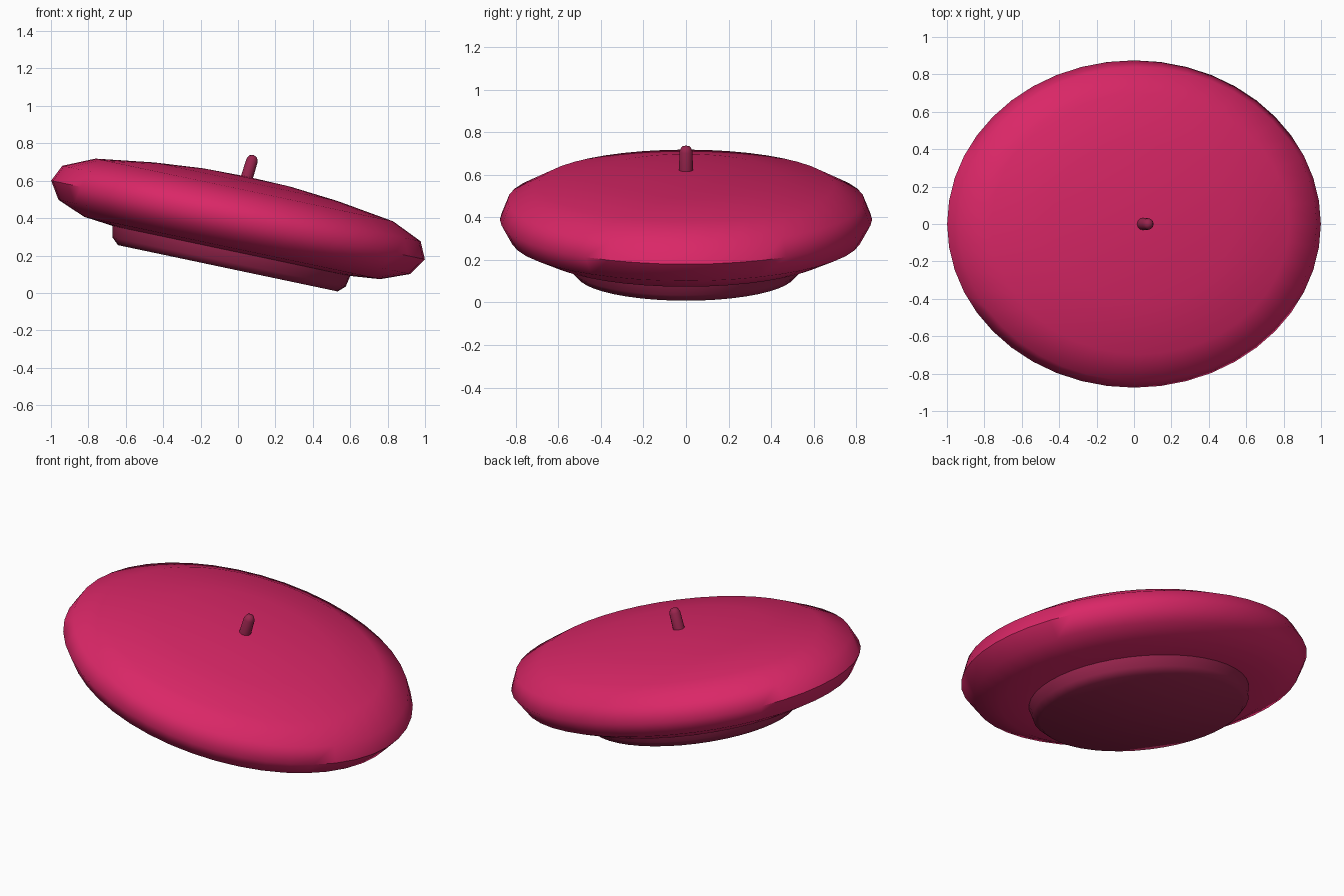
import bpy, math
from mathutils import Matrix, Vector

if "Cube" in bpy.data.objects:
    bpy.data.objects.remove(bpy.data.objects["Cube"])

TILT = math.radians(11.9)
SQUASH = 0.857          # depth of the hat relative to its width


def material(name, rgb):
    m = bpy.data.materials.new(name)
    m.diffuse_color = (*rgb, 1)
    m.use_nodes = True
    m.node_tree.nodes["Principled BSDF"].inputs["Base Color"].default_value = m.diffuse_color
    return m


def lathe(name, profile, sides, mat, matrix, angle):
    """Spin (radius, height) points about z; zero radius makes a pole."""
    verts, rings, faces = [], [], []
    for r, z in profile:
        n = 1 if r == 0 else sides
        rings.append(list(range(len(verts), len(verts) + n)))
        for i in range(n):
            a = 2 * math.pi * i / sides
            verts.append(matrix @ Vector((r * math.cos(a), r * math.sin(a), z)))
    for lo, hi in zip(rings, rings[1:]):
        for i in range(sides):
            j = (i + 1) % sides
            quad = [lo[i % len(lo)], lo[j % len(lo)], hi[j % len(hi)], hi[i % len(hi)]]
            faces.append(list(dict.fromkeys(quad)))
    me = bpy.data.meshes.new(name)
    me.from_pydata(verts, [], faces)
    me.materials.append(mat)
    ob = bpy.data.objects.new(name, me)
    bpy.context.collection.objects.link(ob)
    bpy.ops.object.select_all(action='DESELECT')
    ob.select_set(True)
    bpy.context.view_layer.objects.active = ob
    bpy.ops.object.shade_smooth_by_angle(angle=math.radians(angle))
    return ob


felt = material("raspberry felt", (0.70, 0.02, 0.135))
trim = material("dark raspberry trim", (0.32, 0.018, 0.075))

hat = (Matrix.Translation((0, 0, 0.39)) @ Matrix.Rotation(TILT, 4, 'Y')
       @ Matrix.Diagonal((1, SQUASH, 1, 1)))

# Floppy crown
lathe("crown", [(0, -0.172), (0.65, -0.169), (0.808, -0.153), (0.961, -0.093),
                (1.021, 0), (0.979, 0.09), (0.813, 0.164), (0.5, 0.209),
                (0.237, 0.232), (0, 0.237)], 44, felt, hat, 55)

# Head band underneath
lathe("head_band", [(0, -0.264), (0.6, -0.264), (0.637, -0.23), (0.65, -0.165)],
      44, trim, hat, 55)

# Little stem on top
stem = Matrix.Translation((0.042, 0, 0.60)) @ Matrix.Rotation(math.radians(17), 4, 'Y')
lathe("stem", [(0, -0.01), (0.033, -0.01), (0.031, 0.115), (0.021, 0.136), (0, 0.143)],
      12, trim, stem, 55)
